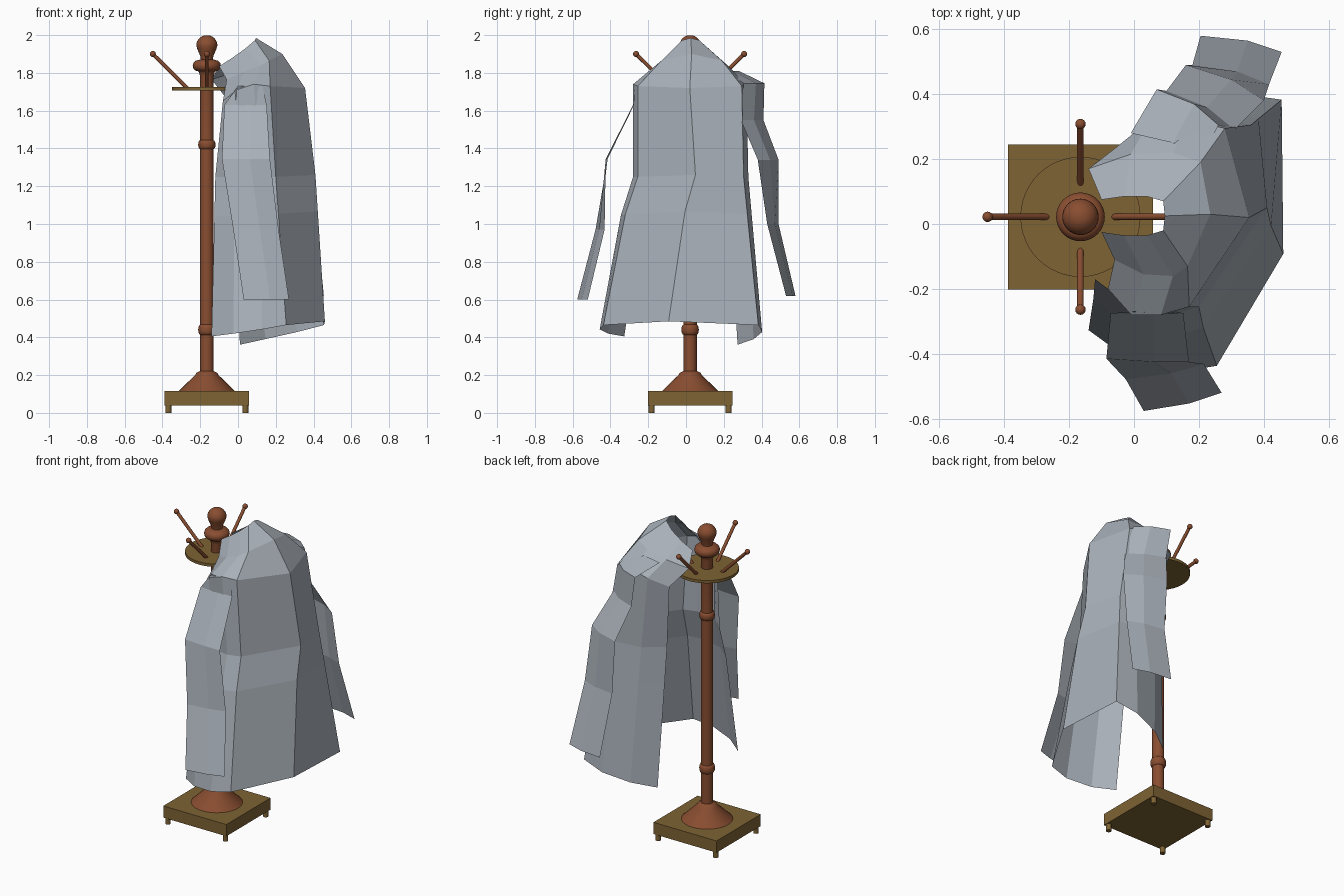
import bpy, bmesh, math
from mathutils import Vector

if "Cube" in bpy.data.objects:
    bpy.data.objects.remove(bpy.data.objects["Cube"])

PX, PY = -0.165, 0.022   # pole axis


def material(name, rgb):
    m = bpy.data.materials.new(name)
    m.diffuse_color = (*rgb, 1)
    m.use_nodes = True
    m.node_tree.nodes["Principled BSDF"].inputs["Base Color"].default_value = m.diffuse_color
    return m


RED = material("red_wood", (0.25, 0.075, 0.030))
OLIVE = material("olive_wood", (0.21, 0.125, 0.034))
CLOTH = material("grey_cloth", (0.40, 0.44, 0.49))


def finish(ob, name, mat, smooth=True):
    ob.name = name
    ob.data.materials.append(mat)
    if smooth:
        bpy.ops.object.select_all(action='DESELECT')
        ob.select_set(True)
        bpy.context.view_layer.objects.active = ob
        bpy.ops.object.shade_smooth_by_angle(angle=math.radians(40))
    return ob


def mesh_object(name, verts, faces, mat, smooth=False):
    me = bpy.data.meshes.new(name)
    me.from_pydata(verts, [], faces)
    ob = bpy.data.objects.new(name, me)
    bpy.context.collection.objects.link(ob)
    return finish(ob, name, mat, smooth)


def lathe(name, profile, mat, n=32):
    verts = [(PX + r * math.cos(2 * math.pi * i / n), PY + r * math.sin(2 * math.pi * i / n), z)
             for r, z in profile for i in range(n)]
    faces = [(k * n + i, k * n + (i + 1) % n, (k + 1) * n + (i + 1) % n, (k + 1) * n + i)
             for k in range(len(profile) - 1) for i in range(n)]
    faces += [tuple(reversed(range(n))), tuple(range((len(profile) - 1) * n, len(profile) * n))]
    return mesh_object(name, verts, faces, mat, True)


def rod(name, a, b, r, mat):
    a, b = Vector(a), Vector(b)
    bpy.ops.mesh.primitive_cylinder_add(vertices=16, radius=r, depth=(b - a).length, location=(a + b) / 2)
    ob = bpy.context.object
    ob.rotation_euler = (b - a).to_track_quat('Z', 'Y').to_euler()
    return finish(ob, name, mat)


def sheet(name, rows):
    """Open cloth surface through rows of points."""
    n = len(rows[0])
    verts = [p for row in rows for p in row]
    faces = [(k * n + i, (k + 1) * n + i, (k + 1) * n + i + 1, k * n + i + 1)
             for k in range(len(rows) - 1) for i in range(n - 1)]
    return mesh_object(name, verts, faces, CLOTH)


def bead(r0, r1, z, h):
    """Rounded ring section for a turned profile."""
    return [(r0 + (r1 - r0) * math.sin(math.pi * t / 6), z - h * math.cos(math.pi * t / 6)) for t in range(7)]


# square base and feet
bpy.ops.mesh.primitive_cube_add(size=1, location=(PX, PY, 0.0775))
base = bpy.context.object
base.scale = (0.447, 0.447, 0.075)
finish(base, "base", OLIVE, False)
for sx in (-1, 1):
    for sy in (-1, 1):
        x, y = PX + sx * 0.204, PY + sy * 0.204
        rod("foot", (x, y, 0), (x, y, 0.045), 0.016, OLIVE)

# turned pole with foot cone, rings and knob
profile = [(0.15, 0.115), (0.062, 0.2), (0.055, 0.212), (0.035, 0.222)]
profile += bead(0.035, 0.046, 0.44, 0.027) + bead(0.035, 0.046, 1.42, 0.024)
profile += [(0.035, 1.78), (0.042, 1.805)] + bead(0.045, 0.075, 1.838, 0.03)
profile += [(0.032, 1.872), (0.035, 1.89), (0.05, 1.925)]
profile += [(0.056 * math.cos(t * math.pi / 14), 1.945 + 0.055 * math.sin(t * math.pi / 14)) for t in range(7)]
lathe("pole", profile, RED)

# peg disc and four slanted pegs with ball tips
lathe("peg_disc", [(0.185, 1.707), (0.185, 1.725)], OLIVE, 48)
for i in range(4):
    c, s = round(math.cos(i * math.pi / 2)), round(math.sin(i * math.pi / 2))
    tip = (PX + 0.286 * c, PY + 0.286 * s, 1.9)
    rod("peg", (PX + 0.10 * c, PY + 0.10 * s, 1.715), tip, 0.010, RED)
    bpy.ops.mesh.primitive_uv_sphere_add(segments=16, ring_count=10, radius=0.016, location=tip)
    finish(bpy.context.object, "peg_tip", RED)


def coat_row(y0, twist_front, twist_back, half, tilt=0):
    """Mirror half a coat section (front edge to spine); the twists slide the two sides apart in x."""
    near, far = [], []
    for i, (x, d, z) in enumerate(half[:-1]):
        t = twist_front + (twist_back - twist_front) * i / 3
        h = tilt * (1 - i / 3)
        near.append(Vector((x - t, y0 - d, z + h)))
        far.insert(0, Vector((x + t, y0 + d, z - h)))
    x, d, z = half[-1]
    return near + [Vector((x, y0 + d, z))] + far


# coat body, open towards the pole
collar = coat_row(.025, 0, 0, [(-.10, .05, 1.835), (-.03, .06, 1.88), (.04, .06, 1.93), (.09, .045, 1.973), (.095, 0, 1.985)])
yoke = coat_row(.03, -.04, .02, [(-.10, .14, 1.765), (.01, .185, 1.805), (.12, .19, 1.84), (.185, .16, 1.865), (.235, 0, 1.9)])
shoulder = coat_row(.02, .015, .055, [(-.065, .22, 1.65), (.02, .30, 1.71), (.125, .30, 1.74), (.225, .275, 1.73), (.355, 0, 1.72)])
waist = coat_row(.025, .05, .08, [(-.07, .195, 1.25), (.04, .285, 1.25), (.19, .305, 1.25), (.28, .28, 1.25), (.41, .025, 1.26)])
hem = coat_row(-.027, .075, .10, [(-.065, .30, .383), (.06, .385, .405), (.22, .43, .435), (.355, .41, .465), (.46, -.065, .485)], .022)
hip = [a.lerp(b, .25) + Vector((0, 0 if a.y > 0.1 else -.02, 0)) for a, b in zip(waist, hem)]
sheet("coat_body", [collar, yoke, shoulder, waist, hip, hem])


def sleeve(name, bulge, rows):
    """Bent strip: each row is centre x, y, z and half-width dx, dy."""
    sheet(name, [[(x - dx, y - dy, z), (x + .02, y + bulge, z), (x + dx, y + dy, z)]
                 for x, y, z, dx, dy in rows])


# hanging sleeves
sleeve("sleeve_near", -.005, [(.065, -.27, 1.73, .065, 0), (.04, -.275, 1.63, .112, 0), (.042, -.42, 1.345, .127, -.005),
                              (.095, -.455, .97, .12, .024), (.15, -.548, .60, .12, .028)])
sleeve("sleeve_far", .01, [(.10, .24, 1.81, .11, -.04), (.165, .36, 1.745, .095, -.055), (.205, .35, 1.55, .105, -.06),
                           (.28, .435, 1.34, .12, -.055), (.298, .46, 1.0, .118, -.03), (.33, .555, .618, .125, -.025)])
